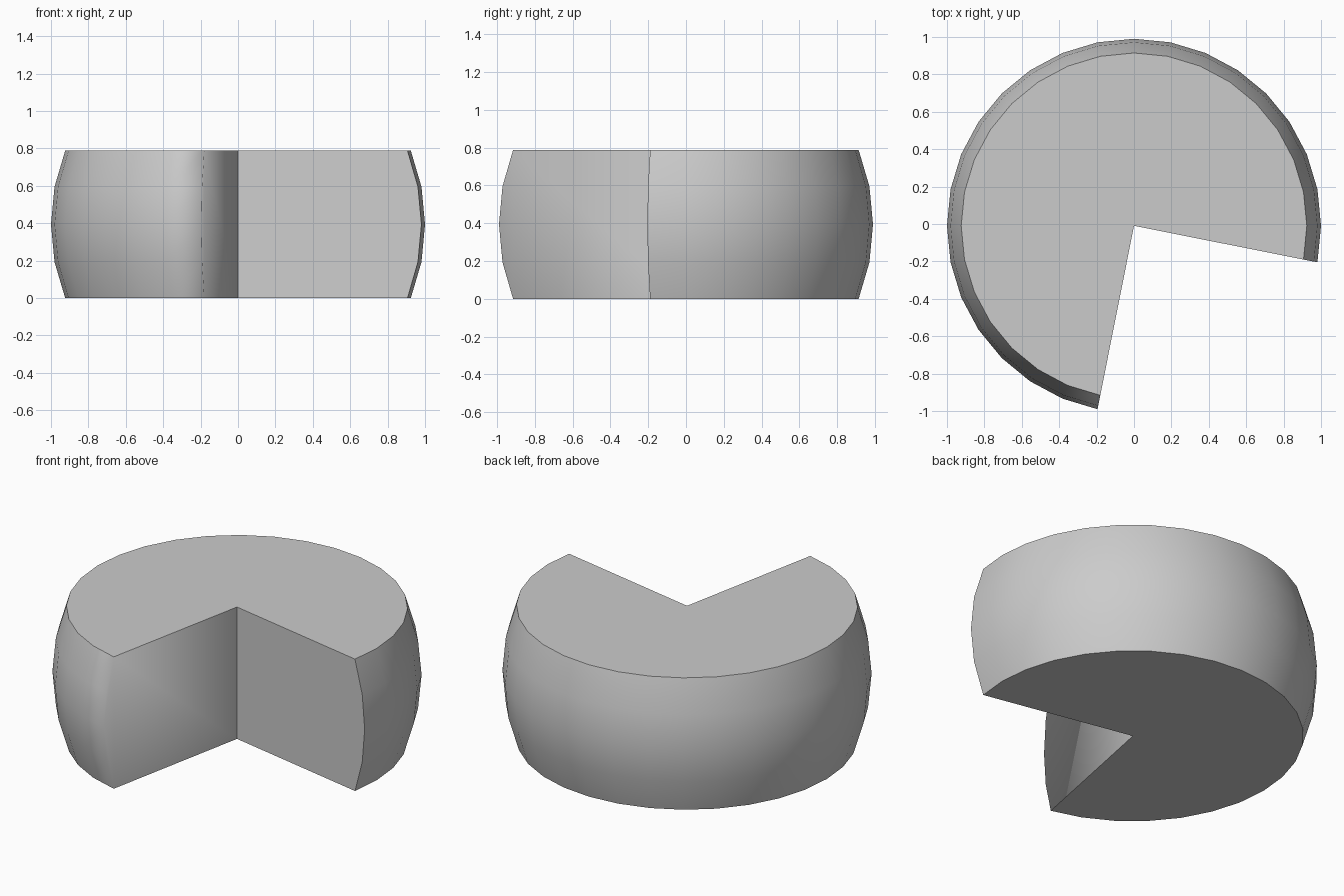
import bpy, bmesh
from math import sin, cos, radians

if "Cube" in bpy.data.objects:
    bpy.data.objects.remove(bpy.data.objects["Cube"])

STEP = 11.25          # 32-sided wheel
STEPS = 24            # three quarters of it remain
SHIFT_Y = -0.0096     # centres the cut wheel on y = 0
profile = [(0.924, 0.0), (0.981, 0.193), (1.0, 0.394), (0.981, 0.595), (0.924, 0.788)]

bm = bmesh.new()

# Bulging side: columns of points swept around the axis
columns = []
for i in range(STEPS + 1):
    a = radians(-STEP + i * STEP)
    columns.append([bm.verts.new((r * cos(a), r * sin(a) + SHIFT_Y, z)) for r, z in profile])
for a, b in zip(columns, columns[1:]):
    for k in range(len(profile) - 1):
        bm.faces.new((a[k], b[k], b[k + 1], a[k + 1]))

# Top and bottom, meeting at the centre of the wheel
low = bm.verts.new((0, SHIFT_Y, 0))
high = bm.verts.new((0, SHIFT_Y, profile[-1][1]))
caps = [bm.faces.new([high] + [c[-1] for c in columns]),
        bm.faces.new([low] + [c[0] for c in reversed(columns)])]

# Two walls of the missing wedge
right_wall = bm.faces.new([low] + columns[0] + [high])
left_wall = bm.faces.new([high] + columns[-1][::-1] + [low])

# Smooth shading, sharp rims and right wall; left wall blends into the side
for f in bm.faces:
    f.smooth = True
for f in caps + [right_wall]:
    for e in f.edges:
        e.smooth = False
bmesh.ops.recalc_face_normals(bm, faces=bm.faces)

mesh = bpy.data.meshes.new("cut_wheel")
bm.to_mesh(mesh)
bm.free()
bpy.context.collection.objects.link(bpy.data.objects.new("cut_wheel", mesh))
